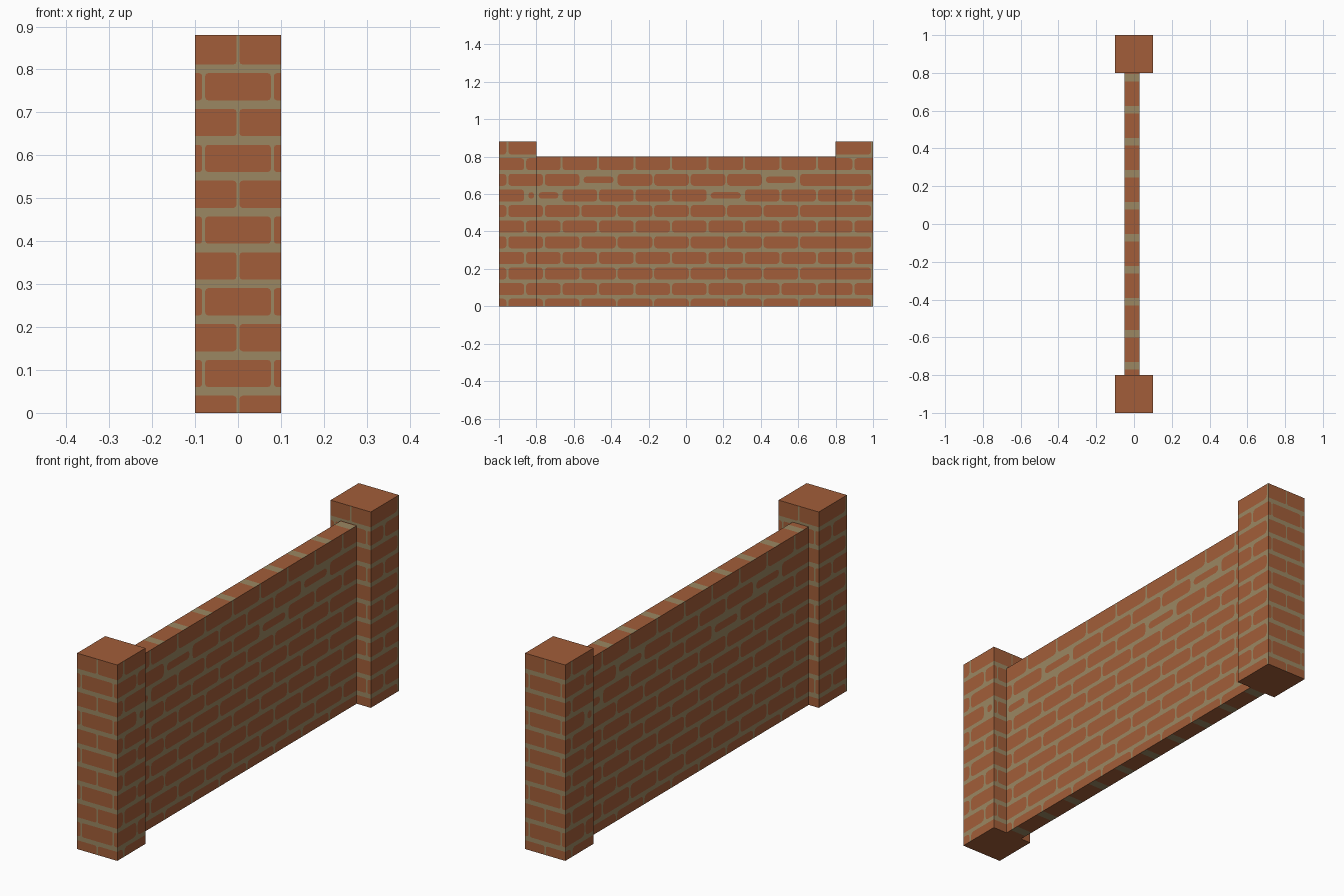
import bpy, bmesh, math
from mathutils import Vector

if "Cube" in bpy.data.objects:
    bpy.data.objects.remove(bpy.data.objects["Cube"])

X, Y, Z = Vector((1, 0, 0)), Vector((0, 1, 0)), Vector((0, 0, 1))
MORTAR, BRICK = 0, 1


def material(name, color):
    m = bpy.data.materials.new(name)
    m.diffuse_color = (*color, 1)
    m.use_nodes = True
    m.node_tree.nodes["Principled BSDF"].inputs["Base Color"].default_value = m.diffuse_color
    return m


MATS = [material("mortar", (0.328, 0.242, 0.122)), material("brick", (0.362, 0.111, 0.041))]

# Brick layouts: row start/height/gap, brick length, joints of even/odd rows, joint width, corner cut
LONG = dict(start=0.05, row=0.0835, gap=0.019, length=0.195, shift=(0.02, 0.115),
            joint=0.010, cut=0.016, worn=True)
SHORT = dict(start=0.05, row=0.0835, gap=0.020, length=0.16, shift=(0.0, 0.08),
             joint=0.007, cut=0.007, worn=False)
STRIPES = dict(start=0.097, row=0.1695, gap=0.040, length=10, shift=(5, 5),
               joint=0.0, cut=0.0, worn=False)


def bands(lo, hi, start, step):
    """Yield (index, low, high) of the regular bands clipped to lo..hi."""
    k = math.floor((lo - start) / step)
    while start + k * step < hi - 1e-6:
        a, b = max(lo, start + k * step), min(hi, start + (k + 1) * step)
        if b - a > 1e-5:
            yield k, a, b
        k += 1


def poly(bm, place, pts, mat):
    """Add a flat face, skipping repeated points and slivers."""
    clean = [p for i, p in enumerate(pts)
             if abs(p[0] - pts[i - 1][0]) + abs(p[1] - pts[i - 1][1]) > 1e-6]
    area = sum(clean[i - 1][0] * p[1] - p[0] * clean[i - 1][1] for i, p in enumerate(clean))
    if len(clean) > 2 and area > 1e-8:
        f = bm.faces.new([bm.verts.new(place(*p)) for p in clean])
        f.material_index = mat


def panel(bm, origin, U, V, ur, vr, lay):
    """A flat wall face divided into bricks with cut corners and mortar around them."""
    place = lambda u, v: origin + U * u + V * v
    for r, v0, v1 in bands(*vr, lay["start"], lay["row"]):
        shift = lay["shift"][(r + 1) % 2]
        for c, u0, u1 in bands(*ur, shift, lay["length"]):
            # no joint where the panel's border cuts the brick
            inset = lambda edge, border, w: 0 if abs(edge - border) < 1e-6 else w / 2
            l, rt = inset(u0, ur[0], lay["joint"]), inset(u1, ur[1], lay["joint"])
            bt, tp = inset(v0, vr[0], lay["gap"]), inset(v1, vr[1], lay["gap"])
            if lay["worn"] and (r + 1, c % 5) in {(7, 0), (8, 2)}:
                l, rt, bt, tp = l + 0.012, rt + 0.012, bt + 0.015, tp + 0.015
            outer = [(u0, v0), (u1, v0), (u1, v1), (u0, v1)]
            a, b, d, e = u0 + l, u1 - rt, v0 + bt, v1 - tp
            if b - a < 0.004 or e - d < 0.004:
                poly(bm, place, outer, MORTAR)
                continue
            k = min(lay["cut"], (b - a) * 0.45, (e - d) * 0.45)
            cut = [k if p and q else 0 for p, q in ((l, bt), (rt, bt), (rt, tp), (l, tp))]
            ring = []
            for i, (x, y, sx, sy) in enumerate(((a, d, 1, 1), (b, d, -1, 1),
                                                (b, e, -1, -1), (a, e, 1, -1))):
                s, t = (x + sx * cut[i], y), (x, y + sy * cut[i])
                mid = (x + sx * cut[i] * 0.3, y + sy * cut[i] * 0.3)
                ring.append([t, mid, s] if i % 2 == 0 else [s, mid, t])
            poly(bm, place, sum(ring, []), BRICK)
            for i in range(4):
                j = (i + 1) % 4
                poly(bm, place, [outer[i], outer[j], ring[j][0], ring[i][2]], MORTAR)
                poly(bm, place, [outer[i], ring[i][2], ring[i][1]], MORTAR)
                poly(bm, place, [outer[i], ring[i][1], ring[i][0]], MORTAR)


def finish(bm, name):
    me = bpy.data.meshes.new(name)
    bm.to_mesh(me)
    bm.free()
    for m in MATS:
        me.materials.append(m)
    bpy.context.collection.objects.link(bpy.data.objects.new(name, me))


def brick_block(name, x0, x1, y0, y1, h, ends):
    bm = bmesh.new()
    # long sides
    panel(bm, X * x1, Y, Z, (y0, y1), (0, h), LONG)
    panel(bm, X * x0, -Y, Z, (-y1, -y0), (0, h), LONG)
    if ends:
        # pillar ends and plain brick caps
        panel(bm, Y * y0, X, Z, (x0, x1), (0, h), SHORT)
        panel(bm, Y * y1, -X, Z, (-x1, -x0), (0, h), SHORT)
        for z, U, ur in ((h, X, (x0, x1)), (0, -X, (-x1, -x0))):
            poly(bm, lambda u, v: Z * z + U * u + Y * v,
                 [(ur[0], y0), (ur[1], y0), (ur[1], y1), (ur[0], y1)], BRICK)
    else:
        # striped coping and underside
        panel(bm, Z * h, X, Y, (x0, x1), (y0, y1), dict(STRIPES))
        panel(bm, Z * 0, -X, Y, (-x1, -x0), (y0, y1), dict(STRIPES))
    finish(bm, name)


brick_block("wall_panel", -0.05, 0.03, -0.8, 0.8, 0.8, False)
brick_block("front_pillar", -0.1, 0.1, -1.0, -0.8, 0.88, True)
brick_block("back_pillar", -0.1, 0.1, 0.8, 1.0, 0.88, True)
